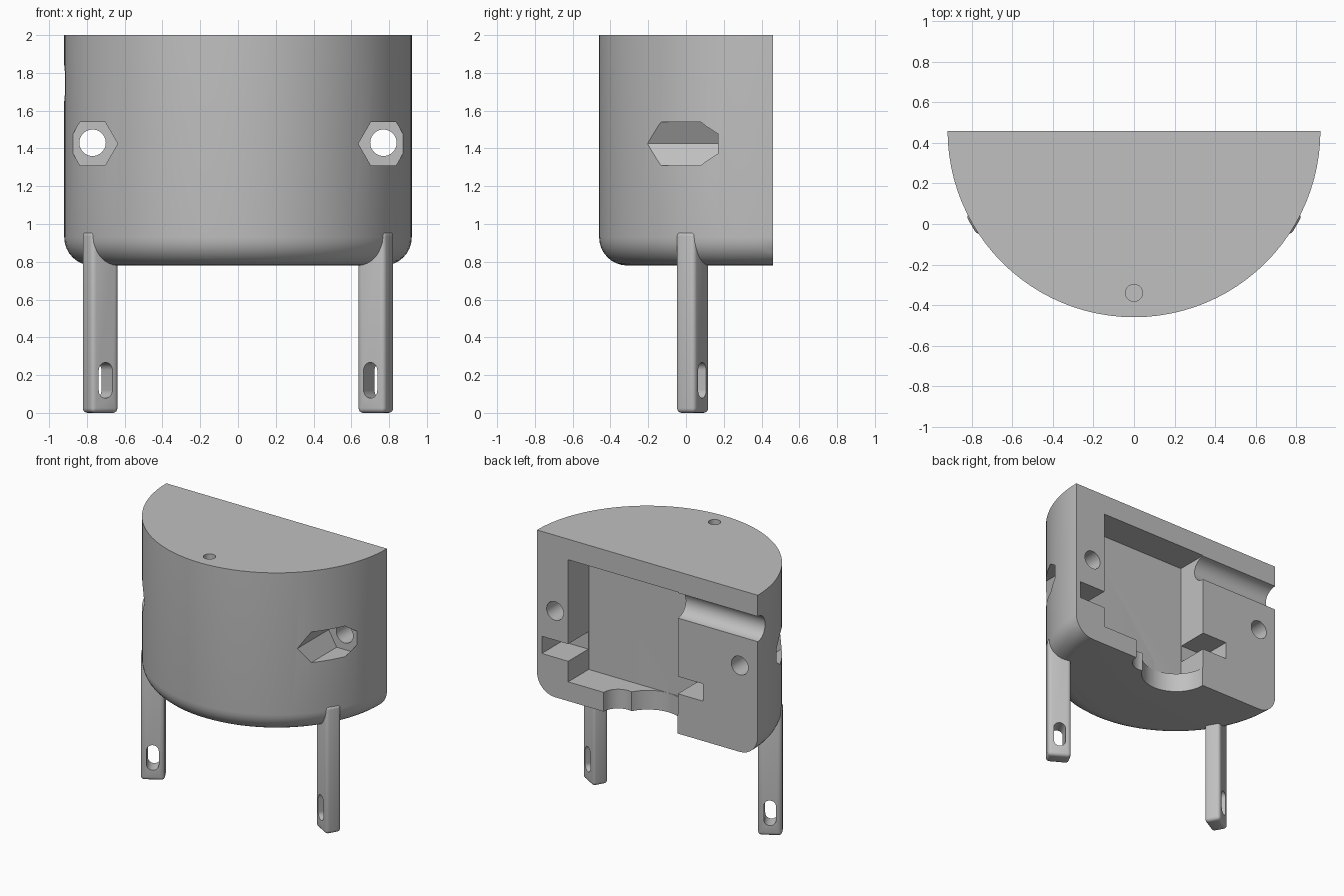
import bpy, bmesh, math
from mathutils import Matrix, Vector

if "Cube" in bpy.data.objects:
    bpy.data.objects.remove(bpy.data.objects["Cube"])

gray = bpy.data.materials.new("plain gray")
gray.use_nodes = True
COLOR = (0.53, 0.53, 0.53, 1)
gray.diffuse_color = COLOR
gray.node_tree.nodes["Principled BSDF"].inputs["Base Color"].default_value = COLOR

RADIUS, BACK, BOTTOM, TOP = 0.92, 0.46, 0.78, 2.0


def finish(name, bm):
    bmesh.ops.recalc_face_normals(bm, faces=bm.faces)
    mesh = bpy.data.meshes.new(name)
    bm.to_mesh(mesh)
    bm.free()
    obj = bpy.data.objects.new(name, mesh)
    obj.data.materials.append(gray)
    bpy.context.collection.objects.link(obj)
    return obj


def box(name, low, high):
    bm = bmesh.new()
    bmesh.ops.create_cube(bm, size=1)
    low, high = Vector(low), Vector(high)
    for v in bm.verts:
        v.co = (low + high) / 2 + v.co * (high - low)
    return finish(name, bm)


def rod(name, start, end, radius, sides=40):
    """Prism between two points on an axis-aligned line."""
    start, end = Vector(start), Vector(end)
    along = (end - start).normalized()
    u = Vector((0, 1, 0)) if abs(along.x) > 0.5 else Vector((1, 0, 0))
    w = along.cross(u)
    bm = bmesh.new()
    ring = []
    for i in range(sides):
        a = math.tau * i / sides
        ring.append(bm.verts.new(start + radius * (u * math.cos(a) + w * math.sin(a))))
    face = bm.faces.new(ring)
    moved = bmesh.ops.extrude_face_region(bm, geom=[face], use_keep_orig=True)["geom"]
    bmesh.ops.translate(bm, vec=end - start,
                        verts=[g for g in moved if isinstance(g, bmesh.types.BMVert)])
    return finish(name, bm)


def activate(obj):
    bpy.ops.object.select_all(action="DESELECT")
    obj.select_set(True)
    bpy.context.view_layer.objects.active = obj


def cut(obj, cutters):
    activate(obj)
    for cutter in cutters:
        mod = obj.modifiers.new("cut", "BOOLEAN")
        mod.operation, mod.solver, mod.object = "DIFFERENCE", "EXACT", cutter
        bpy.ops.object.modifier_apply(modifier=mod.name)
        bpy.data.objects.remove(cutter)


def smooth(obj):
    activate(obj)
    bpy.ops.object.shade_smooth_by_angle(angle=math.radians(30))


# Body: revolved profile with a rounded lower edge
FILLET = 0.15
profile = [(0, TOP), (RADIUS, TOP)]
for i in range(9):
    a = math.pi / 2 * i / 8
    profile.append((RADIUS - FILLET + FILLET * math.cos(a), BOTTOM + FILLET - FILLET * math.sin(a)))
profile.append((0, BOTTOM))
bm = bmesh.new()
points = [bm.verts.new((x, BACK, z)) for x, z in profile]
edges = [bm.edges.new(pair) for pair in zip(points, points[1:])]
bmesh.ops.spin(bm, geom=points + edges, cent=(0, BACK, 0), axis=(0, 0, 1),
               angle=math.tau, steps=96, use_duplicate=False)
bmesh.ops.remove_doubles(bm, verts=bm.verts, dist=0.0005)
body = finish("body", bm)

# Flat back, inner cavity, side notches, cable groove and floor openings
OUT = BACK + 0.3
cutters = [
    box("back_cutter", (-2, BACK, 0), (2, 3, 3)),
    box("cavity_cutter", (-0.254, 0.215, 0.925), (0.66, OUT, 1.845)),
    box("notch_cutter", (-0.465, 0.22, 1.08), (0.88, OUT, 1.21)),
    rod("groove_cutter", (-0.1, BACK, 1.745), (-1.2, BACK, 1.745), 0.095),
    rod("large_opening_cutter", (-0.005, BACK, 0.6), (-0.005, BACK, 1.0), 0.245, 64),
    rod("small_opening_cutter", (0.244, BACK, 0.6), (0.244, BACK, 1.0), 0.12),
    rod("top_hole_cutter", (0, -0.34, 1.75), (0, -0.34, 2.2), 0.042),
]
# Hexagonal nut pockets and bolt holes
for side in (-1, 1):
    x = 0.77 * side
    cutters.append(rod("pocket_cutter", (x, -0.8, 1.425), (x, 0.17, 1.425), 0.133, 6))
    cutters.append(rod("bolt_cutter", (x, -0.8, 1.43), (x, OUT, 1.43), 0.07))
cut(body, cutters)
smooth(body)

# Legs: radial rounded plates, each with an upright slot near the foot
for side, name in ((1, "left_leg"), (-1, "right_leg")):
    leg = box(name, (-0.083, -0.058, 0), (0.083, 0.058, 0.96))
    activate(leg)
    bevel = leg.modifiers.new("round", "BEVEL")
    bevel.width, bevel.segments = 0.025, 4
    bpy.ops.object.modifier_apply(modifier=bevel.name)
    cut(leg, [
        rod("slot_low", (0, -0.2, 0.12), (0, 0.2, 0.12), 0.042, 32),
        rod("slot_high", (0, -0.2, 0.225), (0, 0.2, 0.225), 0.042, 32),
        box("slot_middle", (-0.042, -0.2, 0.12), (0.042, 0.2, 0.225)),
    ])
    leg.data.transform(Matrix.Translation((0.73 * side, 0.035, 0))
                       @ Matrix.Rotation(math.radians(-30 * side), 4, "Z"))
    smooth(leg)
